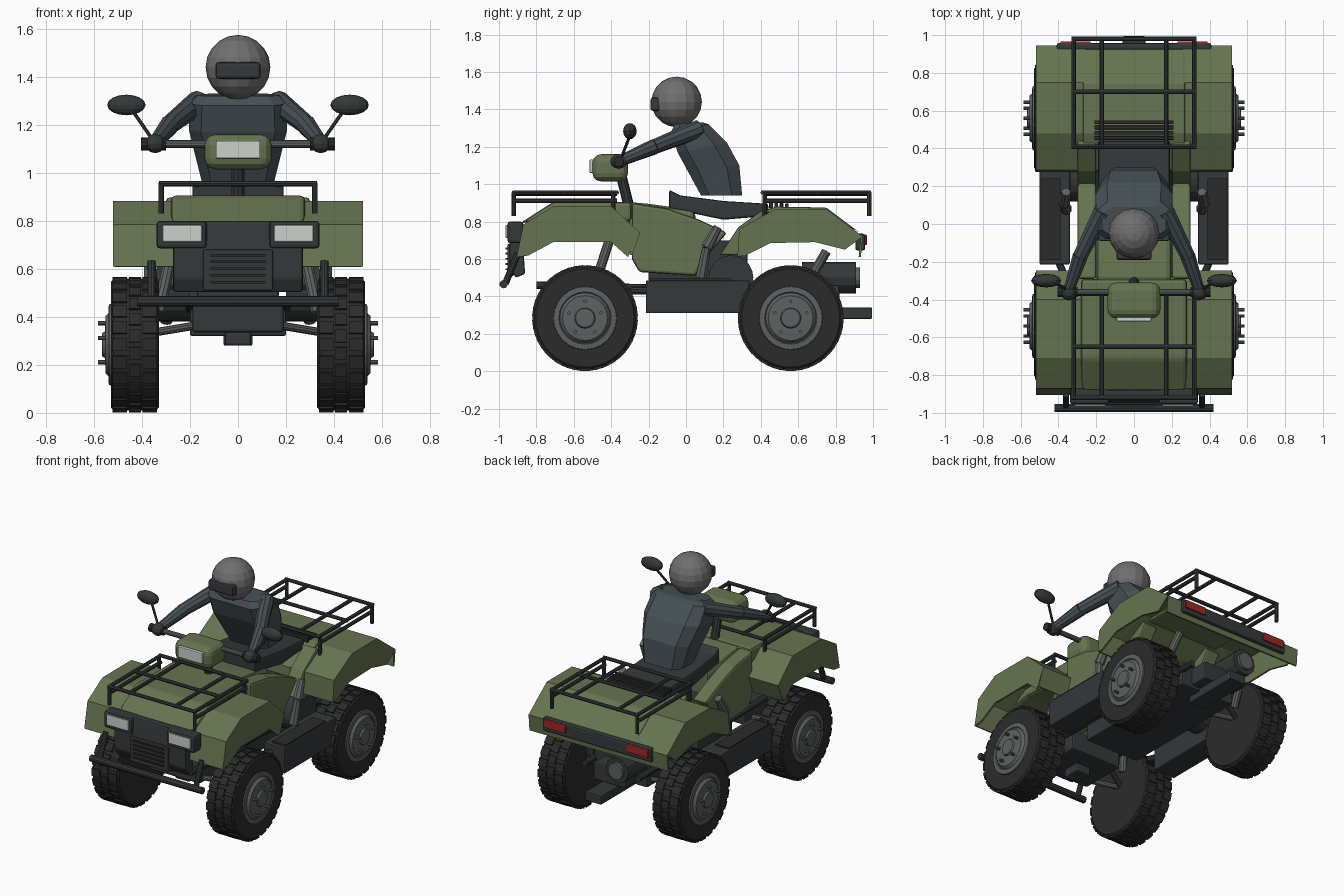
import bpy, bmesh, math
from mathutils import Vector, Matrix

if "Cube" in bpy.data.objects:
    bpy.data.objects.remove(bpy.data.objects["Cube"])

def mat(name, c):
    m = bpy.data.materials.new(name)
    m.diffuse_color = (*c, 1)
    m.use_nodes = True
    m.node_tree.nodes["Principled BSDF"].inputs["Base Color"].default_value = m.diffuse_color
    return m

GREEN = mat("olive_paint", (.13, .175, .08)); DARK = mat("dark_plastic", (.035, .04, .042))
RUBBER = mat("rubber", (.024, .024, .024)); STEEL = mat("steel", (.11, .12, .12))
LENS = mat("lens", (.6, .64, .6)); RED = mat("tail_red", (.35, .02, .02))
CLOTH = mat("suit", (.06, .08, .09)); HELM = mat("helmet_grey", (.16, .16, .16))

def finish(name, bm, m, bevel=0, solid=0, segs=2):
    bmesh.ops.recalc_face_normals(bm, faces=bm.faces)
    me = bpy.data.meshes.new(name)
    bm.to_mesh(me); bm.free()
    ob = bpy.data.objects.new(name, me)
    bpy.context.collection.objects.link(ob)
    me.materials.append(m)
    if solid:
        s = ob.modifiers.new("shell", 'SOLIDIFY'); s.thickness = solid
    if bevel:
        b = ob.modifiers.new("bevel", 'BEVEL'); b.width = bevel; b.segments = segs
    return ob

def box(name, x, y, z, m, bevel=0, segs=2):
    bm = bmesh.new()
    c = Vector(((x[0]+x[1])/2, (y[0]+y[1])/2, (z[0]+z[1])/2))
    bmesh.ops.create_cube(bm, size=1, matrix=Matrix.Translation(c) @ Matrix.Diagonal((x[1]-x[0], y[1]-y[0], z[1]-z[0], 1)))
    return finish(name, bm, m, bevel, segs=segs)

def prism(name, prof, x0, x1, m, bevel=0):
    """Extrude a (y, z) outline along x."""
    bm = bmesh.new()
    f = bm.faces.new([bm.verts.new((x0, *p)) for p in prof])
    r = bmesh.ops.extrude_face_region(bm, geom=[f])
    bmesh.ops.translate(bm, vec=(x1-x0, 0, 0), verts=[v for v in r['geom'] if isinstance(v, bmesh.types.BMVert)])
    return finish(name, bm, m, bevel)

def add_rod(bm, a, b, r0, r1=None, n=10):
    a, b = Vector(a), Vector(b)
    M = Matrix.Translation((a+b)/2) @ (b-a).to_track_quat('Z', 'Y').to_matrix().to_4x4()
    bmesh.ops.create_cone(bm, cap_ends=True, segments=n, radius1=r0, radius2=r0 if r1 is None else r1, depth=(b-a).length, matrix=M)

def rods(name, pairs, r, m, r1=None, n=10):
    bm = bmesh.new()
    for a, b in pairs:
        add_rod(bm, a, b, r, r1, n)
    return finish(name, bm, m)

def ball(name, c, r, m, u=12, v=8):
    bm = bmesh.new()
    bmesh.ops.create_uvsphere(bm, u_segments=u, v_segments=v, radius=1, matrix=Matrix.Translation(c) @ Matrix.Diagonal((*r, 1)))
    return finish(name, bm, m)

def loft(name, rings, m):
    bm = bmesh.new()
    vs = [[bm.verts.new(p) for p in ring] for ring in rings]
    n = len(vs[0])
    for a, b in zip(vs, vs[1:]):
        for i in range(n):
            bm.faces.new((a[i], a[(i+1) % n], b[(i+1) % n], b[i]))
    bm.faces.new(vs[0]); bm.faces.new(vs[-1])
    return finish(name, bm, m)

def lathe_x(name, prof, s, cy, cz, m, n=32):
    """Revolve (x, radius) points about a wheel axle."""
    return loft(name, [[(s*x, cy+r*math.cos(2*math.pi*i/n), cz+r*math.sin(2*math.pi*i/n)) for i in range(n)] for x, r in prof], m)

# wheels: tyre, staggered tread blocks, stepped rim, lug bolts
for wname, cy in (("front", -.54), ("rear", .56)):
    for s, side in ((1, "right"), (-1, "left")):
        tag, cz = f"{wname}_{side}_", .284
        lathe_x(tag+"tyre", [(.33, .17), (.33, .262), (.342, .275), (.518, .275), (.53, .262), (.53, .17)], s, cy, cz, RUBBER, 40)
        bm = bmesh.new()
        for row, (x, w) in enumerate(((.367, .06), (.43, .05), (.493, .06))):
            for i in range(24):
                R = Matrix.Rotation(2*math.pi*(i+.5*(row % 2))/24, 4, 'X')
                M = Matrix.Translation((s*x, cy, cz)) @ R @ Matrix.Translation((0, 0, .273)) @ Matrix.Diagonal((w, .052, .018, 1))
                bmesh.ops.create_cube(bm, size=1, matrix=M)
        finish(tag+"tread", bm, RUBBER)
        lathe_x(tag+"rim", [(.52, .172), (.538, .168), (.54, .14), (.535, .135), (.552, .12), (.554, .055), (.565, .05), (.567, .04)], s, cy, cz, STEEL, 24)
        bm = bmesh.new()
        for i in range(5):
            a = 2*math.pi*i/5+math.pi/2
            p = Vector((s*.548, cy+.09*math.cos(a), cz+.09*math.sin(a)))
            add_rod(bm, p, p+Vector((s*.036, 0, 0)), .009, n=8)
        finish(tag+"lug_bolts", bm, STEEL)

# fender shells: a bent top sheet with side skirts
def fender(name, top, low):
    bm = bmesh.new()
    rows = [[bm.verts.new((x, *p)) for p in top] for x in (-.52, -.34, .34, .52)]
    for a, b in zip(rows, rows[1:]):
        for i in range(len(top)-1):
            bm.faces.new((a[i], a[i+1], b[i+1], b[i]))
    for x, up in ((-.52, rows[0]), (.52, rows[3])):
        lo = [bm.verts.new((x, *p)) for p in low]
        bm.faces.new((up[0], up[1], lo[0]))
        for i in range(1, len(low)):
            bm.faces.new((lo[i-1], up[i], up[i+1], lo[i]))
    finish(name, bm, GREEN, solid=.012)

fender("front_fenders", [(-.905, .61), (-.87, .785), (-.71, .882), (-.40, .882), (-.245, .74), (-.29, .62)],
       [(-.84, .62), (-.71, .69), (-.40, .69), (-.31, .61)])
fender("rear_fenders", [(.275, .615), (.285, .76), (.48, .868), (.75, .868), (.945, .72), (.935, .61)],
       [(.31, .615), (.45, .685), (.69, .69), (.85, .65)])

# centre bodywork
prism("hood", [(-.89, .79), (-.71, .905), (-.29, .905), (-.29, .80), (-.7, .82)], -.28, .28, GREEN, .02)
prism("tank", [(-.31, .905), (-.2, .895), (.05, .86), (.05, .66), (-.31, .66)], -.2, .2, GREEN, .03)
prism("rear_deck", [(.40, .85), (.48, .88), (.75, .875), (.93, .74), (.75, .84), (.48, .84)], -.27, .27, GREEN, .01)
for s, side in ((1, "right"), (-1, "left")):
    prism(side+"_side_panel", [(-.29, .90), (-.1, .87), (.07, .81), (.22, .74), (.1, .60), (.05, .51), (-.25, .53), (-.29, .60)], s*.2, s*.3, GREEN, .015)
    prism(side+"_rear_side_panel", [(.18, .62), (.28, .77), (.42, .87), (.46, .82), (.32, .62)], s*.2, s*.3, GREEN, .01)
    box(side+"_footboard", sorted((s*.34, s*.5)), (-.215, .34), (.31, .485), DARK, .008)
    box(side+"_footboard_pad", sorted((s*.39, s*.49)), (-.19, .24), (.48, .495), RUBBER)
    # engine cover and foot lever
    rods(side+"_engine_cover", [((s*.2, .24, .50), (s*.34, .24, .50))], .12, DARK, n=20)
    rods(side+"_foot_lever", [((s*.36, .08, .50), (s*.37, .11, .66)), ((s*.37, .11, .66), (s*.36, .17, .77))], .032, STEEL, .024, 8)

# seat with ribbed rear pad
prism("seat", [(-.09, .97), (-.03, .94), (.2, .91), (.44, .895), (.44, .83), (.2, .81), (-.09, .87)], -.19, .19, DARK, .012)
for i in range(4):
    y = .445+.028*i
    box(f"seat_rib_{i+1}", (-.21, .21), (y, y+.02), (.87, .905-.003*i), RUBBER, .004)

# chassis, engine and drivetrain
box("engine_block", (-.2, .2), (-.215, .70), (.32, .485), DARK, .01)
box("upper_engine", (-.17, .17), (-.2, .33), (.48, .70), DARK, .01)
box("front_axle_housing", (-.19, .19), (-.68, -.36), (.335, .47), DARK, .012)
box("front_differential", (-.055, .055), (-.60, -.48), (.28, .36), DARK, .012)
rods("frame_rails", [((s*.2, -.80, .46), (s*.2, .8, .42)) for s in (-1, 1)] + [((s*.36, -.29, .43), (s*.4, -.2, .43)) for s in (-1, 1)], .02, DARK)
rods("suspension_arms", [((s*.14, cy+d, .37), (s*.35, cy, .335)) for s in (-1, 1) for cy in (-.54, .56) for d in (-.12, .12)], .017, STEEL)
rods("shock_absorbers", [((s*.33, -.5, .42), (s*.27, -.41, .70)) for s in (-1, 1)] + [((s*.3, .6, .38), (s*.26, .75, .64)) for s in (-1, 1)], .026, STEEL)

# muffler and hitch
rods("muffler", [((-.12, .62, .50), (-.12, .91, .50))], .085, DARK, n=12)
rods("muffler_tip", [((-.12, .90, .50), (-.12, .93, .50))], .055, STEEL, n=14)
box("tow_hitch", (-.06, .06), (.6, .995), (.28, .34), DARK, .006)
box("rear_mount", (-.12, .12), (.6, .82), (.34, .46), DARK, .01)

# front fascia: grille, lamps, bumper bar
prism("grille", [(-.93, .80), (-.88, .80), (-.86, .52), (-.91, .50), (-.945, .56), (-.945, .68)], -.27, .27, DARK, .01)
box("grille_plate", (-.145, .145), (-.955, -.92), (.51, .68), DARK, .006)
for i in range(5):
    box(f"grille_slat_{i+1}", (-.115, .115), (-.965, -.94), (.54+.028*i, .55+.028*i), RUBBER)
for s, side in ((1, "right"), (-1, "left")):
    box(side+"_headlamp_housing", sorted((s*.13, s*.34)), (-.955, -.87), (.685, .80), DARK, .015)
    box(side+"_headlamp_lens", sorted((s*.15, s*.315)), (-.965, -.94), (.712, .782), LENS, .006)
    rods(side+"_bumper_brace", [((s*.36, -.965, .47), (s*.36, -.90, .63))], .018, DARK)
    # tail lamps
    box(side+"_tail_lamp", sorted((s*.23, s*.39)), (.94, .967), (.675, .73), RED, .005)
rods("front_bumper_bar", [((-.42, -.975, .465), (.42, -.975, .465))], .022, DARK)
box("rear_bumper", (-.41, .41), (.905, .958), (.645, .735), DARK, .012)

# luggage racks
def rack(name, y0, ym, y1, ends):
    p = [((s*.32, y0, z), (s*.32, y1, z)) for s in (-1, 1) for z in (.955, .91)]
    p += [((-.33, y, .955), (.33, y, .955)) for y in (y0, ym, y1)]
    p += [((s*.17, y0, .95), (s*.17, y1, .95)) for s in (-1, 1)]
    p += [((s*.32, y, .83), (s*.32, y, .955)) for s in (-1, 1) for y in ends]
    rods(name, p, .012, DARK, n=8)
rack("front_rack", -.92, -.65, -.37, (-.92, -.39))
rack("rear_rack", .41, .70, .98, (.42, .98))

# steering: stem, bar, instrument pod, mirrors
rods("steering_stem", [((0, -.30, .86), (0, -.36, 1.10))], .028, DARK)
rods("handlebar", [((-.38, -.36, 1.12), (.38, -.36, 1.12))], .016, STEEL)
box("light_pod", (-.14, .14), (-.50, -.31), (1.015, 1.16), GREEN, .045, 3)
box("light_pod_lens", (-.092, .092), (-.515, -.48), (1.06, 1.133), LENS, .004)
for s, side in ((1, "right"), (-1, "left")):
    rods(side+"_grip", [((s*.30, -.36, 1.12), (s*.405, -.36, 1.12))], .027, RUBBER)
    rods(side+"_mirror_stalk", [((s*.35, -.35, 1.13), (s*.44, -.30, 1.26))], .008, DARK, n=8)
    ball(side+"_mirror", (s*.465, -.30, 1.283), (.08, .036, .043), DARK)
    # rider arms and gloves
    sh, el, ha = (s*.165, .07, 1.295), (s*.285, -.17, 1.20), (s*.345, -.35, 1.125)
    rods(side+"_upper_arm", [(sh, el)], .05, CLOTH, .04, 10)
    rods(side+"_forearm", [(el, ha)], .042, CLOTH, .03, 10)
    ball(side+"_glove", (s*.345, -.36, 1.122), (.045, .045, .04), DARK, 10, 6)

# rider torso lofted through chamfered cross-sections
def ring(w, fy, fz, by, bz):
    return [(a*w, fy+(by-fy)*t, fz+(bz-fz)*t) for a, t in
            ((-.75, 0), (.75, 0), (1, .2), (1, .75), (.7, 1), (-.7, 1), (-1, .75), (-1, .2))]
loft("rider_torso", [ring(.145, .08, .94, .30, .94), ring(.175, .02, 1.05, .285, 1.10), ring(.205, -.045, 1.17, .22, 1.22),
                     ring(.20, -.08, 1.28, .12, 1.32), ring(.17, -.06, 1.32, .09, 1.33)], CLOTH)
ball("rider_helmet", (0, -.05, 1.44), (.135, .135, .135), HELM, 16, 10)
box("rider_goggles", (-.093, .093), (-.19, -.14), (1.392, 1.462), DARK, .012)
